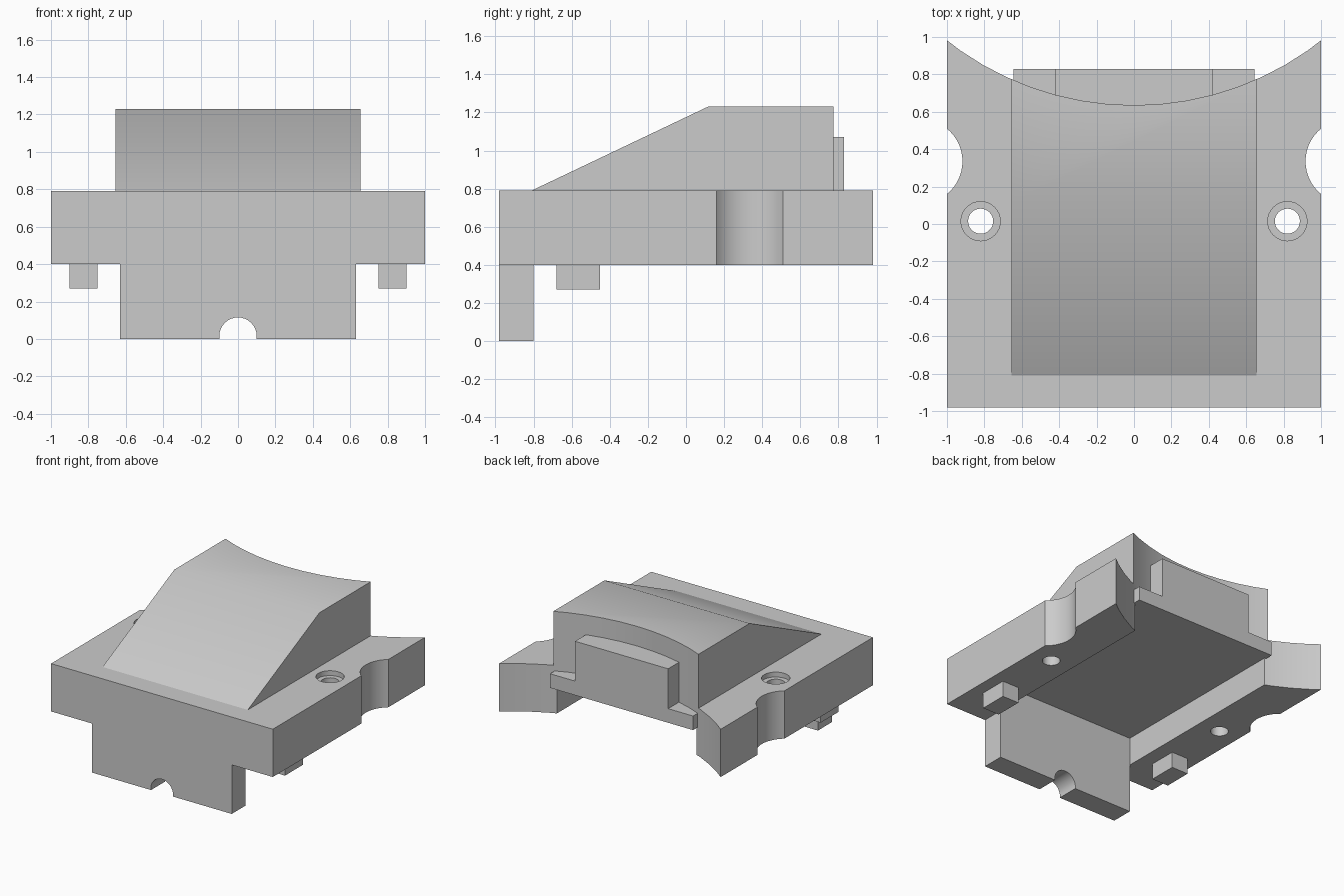
import bpy, bmesh
from mathutils import Matrix, Vector

if "Cube" in bpy.data.objects:
    bpy.data.objects.remove(bpy.data.objects["Cube"])

GREY = (0.6, 0.6, 0.6, 1)
mat = bpy.data.materials.new("plain grey")
mat.use_nodes = True
mat.diffuse_color = GREY
mat.node_tree.nodes["Principled BSDF"].inputs["Base Color"].default_value = GREY


def finish(bm, name):
    bmesh.ops.recalc_face_normals(bm, faces=bm.faces)
    mesh = bpy.data.meshes.new(name)
    bm.to_mesh(mesh)
    bm.free()
    mesh.materials.append(mat)
    obj = bpy.data.objects.new(name, mesh)
    bpy.context.collection.objects.link(obj)
    return obj


def box(name, x, y, z):
    """Box from (low, high) ranges."""
    bm = bmesh.new()
    bmesh.ops.create_cube(bm, size=1)
    for v in bm.verts:
        v.co = Vector([(r[0] + r[1]) / 2 + c * (r[1] - r[0]) for c, r in zip(v.co, (x, y, z))])
    return finish(bm, name)


def cylinder(name, centre, radius, depth, sides, axis="Z"):
    bm = bmesh.new()
    turn = Matrix.Rotation(1.5707963, 4, "X") if axis == "Y" else Matrix()
    bmesh.ops.create_cone(bm, cap_ends=True, segments=sides, radius1=radius, radius2=radius,
                          depth=depth, matrix=Matrix.Translation(centre) @ turn)
    return finish(bm, name)


def prism(name, points, offset):
    """Closed outline swept along an offset."""
    bm = bmesh.new()
    face = bm.faces.new([bm.verts.new(p) for p in points])
    swept = bmesh.ops.extrude_face_region(bm, geom=[face])["geom"]
    bmesh.ops.translate(bm, vec=offset, verts=[g for g in swept if isinstance(g, bmesh.types.BMVert)])
    return finish(bm, name)


def select(obj):
    bpy.ops.object.select_all(action="DESELECT")
    obj.select_set(True)
    bpy.context.view_layer.objects.active = obj


def cut(obj, *cutters):
    for cutter in cutters:
        cutter.hide_render = True
        mod = obj.modifiers.new("cut", "BOOLEAN")
        mod.operation, mod.solver, mod.object = "DIFFERENCE", "EXACT", cutter
        select(obj)
        bpy.ops.object.modifier_apply(modifier=mod.name)
        bpy.data.objects.remove(cutter)


def rear_curve():
    return cylinder("rear_curve_cutter", (0, 2.255, 0.8), 1.62, 3, 72)


TOP, BOTTOM, CEILING = 0.79, 0.4, 0.63

# Base slab: concave rear, open channel underneath, side notches, counterbored holes
base = box("base_slab", (-1, 1), (-0.98, 1.2), (BOTTOM, TOP))
cut(base, rear_curve(), box("channel_cutter", (-0.63, 0.63), (-0.8, 1.5), (0.2, CEILING)))
for s in (-1, 1):
    cut(base,
        cylinder("notch_cutter", (s * 1.143, 0.335, 0.6), 0.226, 1, 48),
        cylinder("hole_cutter", (s * 0.82, 0.015, 0.6), 0.067, 1, 32),
        cylinder("counterbore_cutter", (s * 0.82, 0.015, TOP + 0.06), 0.105, 0.2, 32))

# Raised block with sloping front and concave rear
wedge = prism("sloped_block", [(-0.655, y, z) for y, z in
              ((-0.81, TOP), (0.115, 1.23), (1.1, 1.23), (1.1, TOP))], (1.31, 0, 0))
cut(wedge, rear_curve())

# Stepped plate standing out of the curved rear
half = [(0.645, CEILING), (0.645, 0.745), (0.42, 0.745), (0.42, 1.07)]
outline = half + [(-x, z) for x, z in reversed(half)]
plate = prism("rear_plate", [(x, 0.6, z) for x, z in outline], (0, 0.23, 0))

# Front tab with a round cable slot
tab = box("front_tab", (-0.63, 0.63), (-0.98, -0.8), (0, BOTTOM))
cut(tab, cylinder("slot_cutter", (0, -0.9, 0.015), 0.1, 1, 32, "Y"))

# Pegs under each side
pegs = [box(name, (s * 0.825 - 0.075, s * 0.825 + 0.075), (-0.68, -0.45), (0.27, BOTTOM))
        for name, s in (("right_peg", -1), ("left_peg", 1))]

for obj in [base, wedge, plate, tab] + pegs:
    select(obj)
    bpy.ops.object.shade_smooth_by_angle(angle=0.5)
